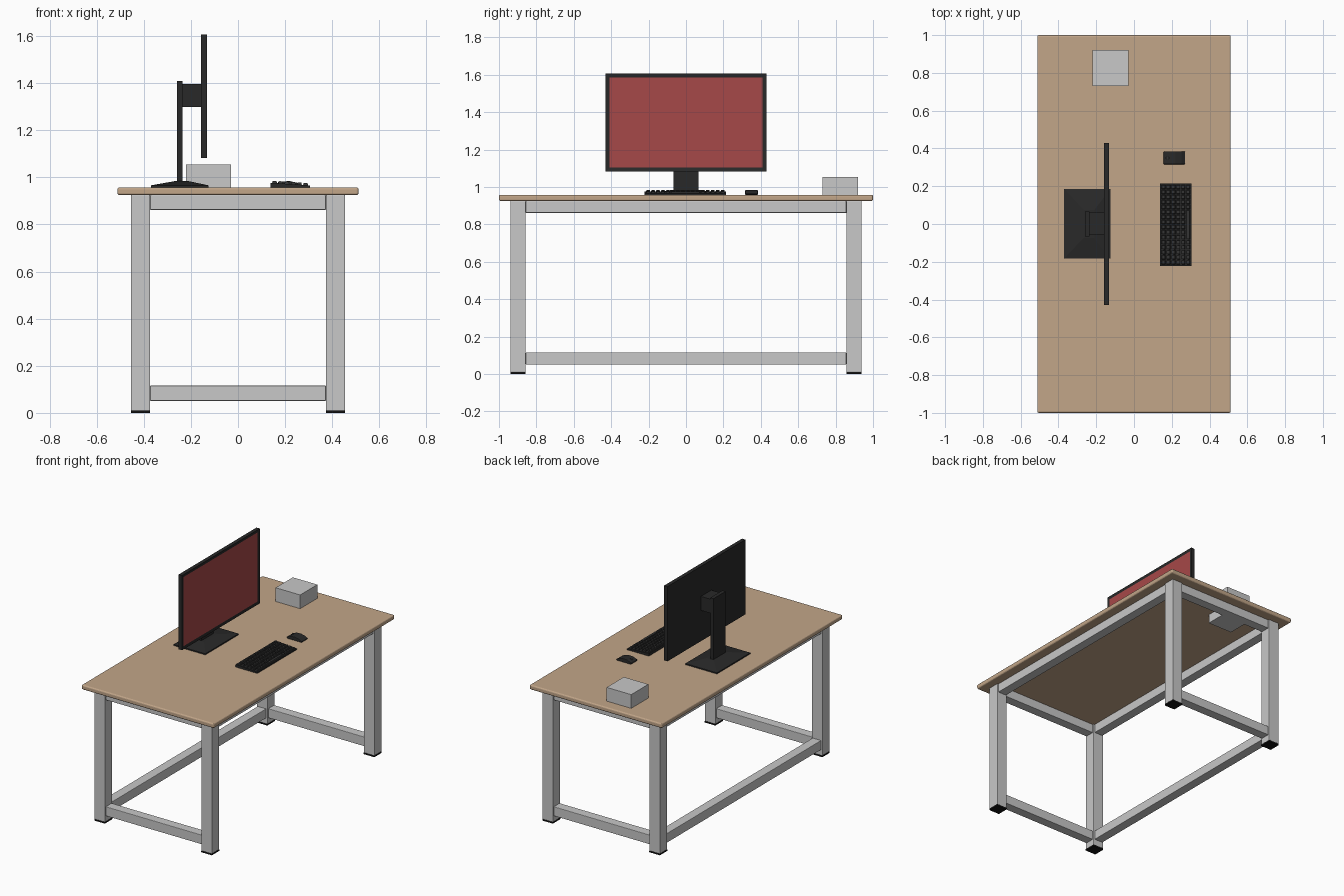
import bpy, bmesh, math

if "Cube" in bpy.data.objects:
    bpy.data.objects.remove(bpy.data.objects["Cube"])


def material(name, rgb):
    m = bpy.data.materials.new(name)
    m.diffuse_color = (*rgb, 1)
    m.use_nodes = True
    m.node_tree.nodes["Principled BSDF"].inputs["Base Color"].default_value = m.diffuse_color
    return m


WOOD = material("wood", (0.54, 0.38, 0.25))
SILVER = material("silver metal", (0.58, 0.58, 0.58))
RUBBER = material("black rubber", (0.006, 0.006, 0.006))
BLACK = material("dark plastic", (0.022, 0.022, 0.022))
KEY = material("key grey", (0.035, 0.035, 0.035))
RED = material("red screen", (0.38, 0.065, 0.065))


def finish(name, bm, mat, bevel=0, segments=2):
    bmesh.ops.recalc_face_normals(bm, faces=bm.faces)
    me = bpy.data.meshes.new(name)
    bm.to_mesh(me)
    bm.free()
    ob = bpy.data.objects.new(name, me)
    bpy.context.collection.objects.link(ob)
    me.materials.append(mat)
    if bevel:
        b = ob.modifiers.new("bevel", "BEVEL")
        b.width, b.segments = bevel, segments
    return ob


def add_box(bm, x, y, z, top=None):
    """Box from ranges; top = optional (x range, y range) for a tapered top."""
    tx, ty = top or (x, y)
    order = ((0, 0), (1, 0), (1, 1), (0, 1))
    lo = [bm.verts.new((x[i], y[j], z[0])) for i, j in order]
    hi = [bm.verts.new((tx[i], ty[j], z[1])) for i, j in order]
    bm.faces.new(lo[::-1])
    bm.faces.new(hi)
    for i in range(4):
        k = (i + 1) % 4
        bm.faces.new((lo[i], lo[k], hi[k], hi[i]))
    return lo + hi


def box(name, x, y, z, mat, bevel=0, segments=2, top=None):
    bm = bmesh.new()
    add_box(bm, x, y, z, top)
    return finish(name, bm, mat, bevel, segments)


def extrude_y(name, profile, y, mat, bevel=0):
    bm = bmesh.new()
    f = bm.faces.new([bm.verts.new((px, y[0], pz)) for px, pz in profile])
    g = bmesh.ops.extrude_face_region(bm, geom=[f])["geom"]
    bmesh.ops.translate(bm, vec=(0, y[1] - y[0], 0),
                        verts=[v for v in g if isinstance(v, bmesh.types.BMVert)])
    return finish(name, bm, mat, bevel)


TOP = 0.958       # desk surface height
LX, LY = 0.414, 0.898   # leg centres
H, R = 0.041, 0.033     # half widths of legs and rails

# Desk top
box("desk_top", (-0.512, 0.512), (-1, 1), (0.925, TOP), WOOD, 0.009, 3)

# Legs, feet and rails
for sx in (-1, 1):
    for sy in (-1, 1):
        x, y = sx * LX, sy * LY
        box("leg", (x - H, x + H), (y - H, y + H), (0.01, 0.925), SILVER, 0.003)
        box("foot", (x - H, x + H), (y - H, y + H), (0, 0.01), RUBBER)
for z in ((0.862, 0.925), (0.051, 0.116)):
    for s in (-1, 1):
        box("side_rail", (-LX + H, LX - H), (s * LY - R, s * LY + R), z, SILVER, 0.003)
        if z[0] > 0.5 or s < 0:   # the seat side has no low rail
            box("long_rail", (s * LX - R, s * LX + R), (-LY + H, LY - H), z, SILVER, 0.003)

# Block set into the desk top
box("storage_box", (-0.22, -0.03), (0.73, 0.92), (0.862, 1.054), SILVER)

# Monitor panel with inset screen on its front face
bm = bmesh.new()
add_box(bm, (-0.158, -0.132), (-0.43, 0.43), (1.083, 1.606))
bmesh.ops.recalc_face_normals(bm, faces=bm.faces)
front = [f for f in bm.faces if f.normal.x > 0.9]
bmesh.ops.inset_region(bm, faces=front, thickness=0.028, depth=-0.003)
front[0].material_index = 1
panel = finish("monitor", bm, BLACK)
panel.data.materials.append(RED)

# Monitor stand
box("stand_arm", (-0.236, -0.156), (-0.055, 0.06), (1.298, 1.396), BLACK)
box("stand_column", (-0.26, -0.235), (-0.067, 0.067), (0.965, 1.41), BLACK)
box("stand_base", (-0.37, -0.125), (-0.183, 0.186), (TOP, 0.966), BLACK)
box("stand_base_slope", (-0.37, -0.125), (-0.183, 0.186), (0.966, 0.984), BLACK,
    top=((-0.268, -0.21), (-0.075, 0.075)))

# Keyboard wedge
extrude_y("keyboard", [(0.137, TOP), (0.305, TOP), (0.305, 0.966), (0.137, 0.977)],
          (-0.222, 0.215), BLACK)

# Keys: six rows on the slope, with a space bar in the front row
bm = bmesh.new()
ROWS, COLS = 6, 16
px, py = 0.158 / ROWS, 0.425 / COLS
for r in range(ROWS):
    x0 = 0.142 + r * px
    z0 = 0.974 - 0.011 * (r + 0.5) / ROWS
    spans = [(c, c + 1) for c in range(COLS)]
    if r == ROWS - 1:
        spans = [s for s in spans if not 5 <= s[0] < 11] + [(5, 11)]
    for a, b in spans:
        x = (x0 + 0.002, x0 + px - 0.002)
        y = (-0.216 + a * py + 0.002, -0.216 + b * py - 0.002)
        add_box(bm, x, y, (z0, z0 + 0.012),
                ((x[0] + 0.003, x[1] - 0.003), (y[0] + 0.003, y[1] - 0.003)))
finish("keys", bm, KEY)

# Mouse and scroll wheel
extrude_y("mouse", [(0.157, TOP), (0.27, TOP), (0.272, 0.965), (0.252, 0.977),
                    (0.22, 0.984), (0.19, 0.983), (0.157, 0.971)],
          (0.316, 0.384), BLACK, 0.005)
bpy.ops.mesh.primitive_cylinder_add(vertices=16, radius=0.009, depth=0.01,
                                    location=(0.178, 0.35, 0.975),
                                    rotation=(math.pi / 2, 0, 0))
wheel = bpy.context.object
wheel.name = "scroll_wheel"
wheel.data.materials.append(KEY)
